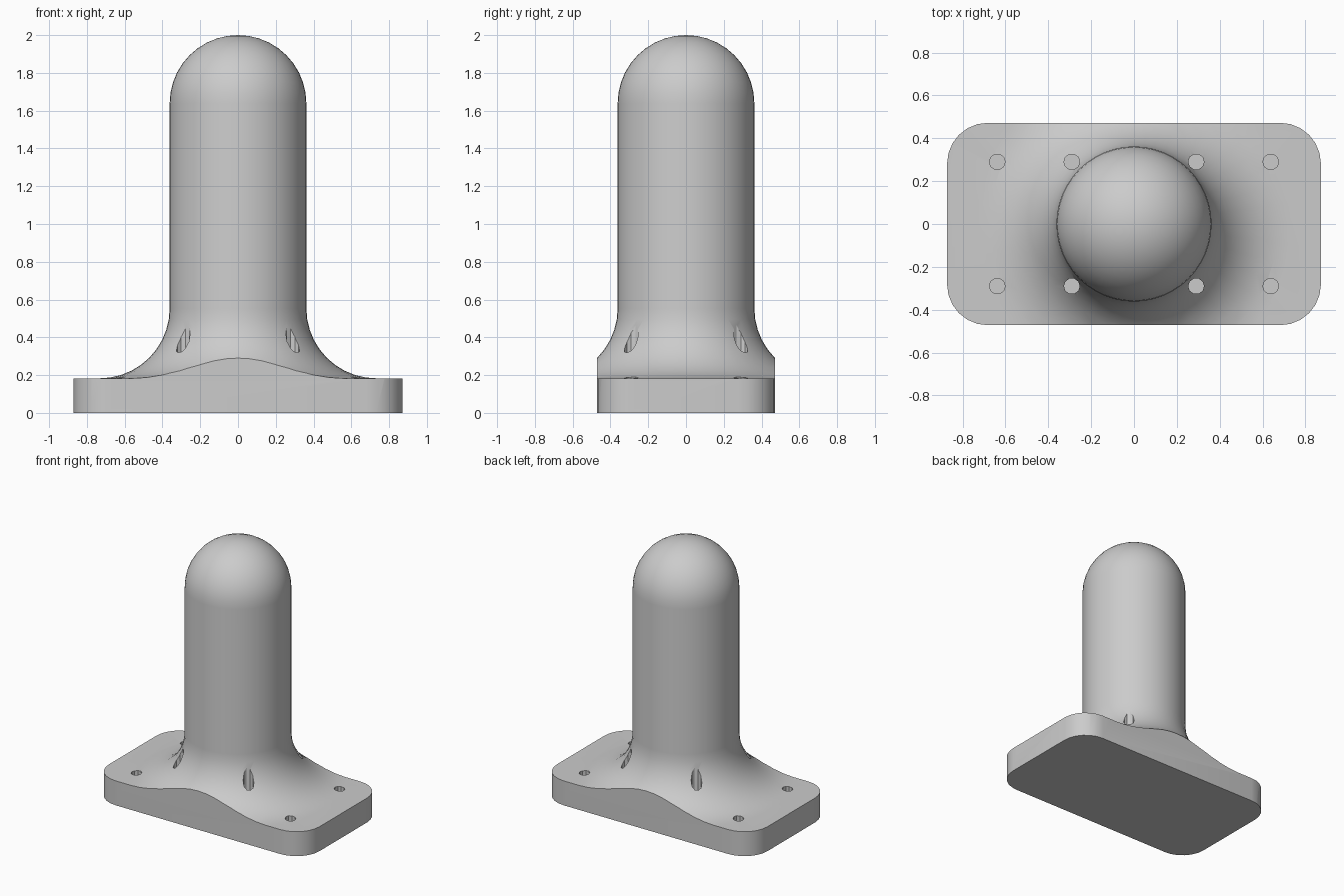
import bpy, bmesh, math
from math import sin, cos, pi

cube = bpy.data.objects.get("Cube")
if cube:
    bpy.data.objects.remove(cube, do_unlink=True)

HALF_X, HALF_Y, CORNER = 0.872, 0.472, 0.19
BASE_TOP, RADIUS, FILLET = 0.183, 0.362, 0.37

grey = bpy.data.materials.new("plain grey")
grey.use_nodes = True
colour = (0.6, 0.6, 0.6, 1)
grey.diffuse_color = colour
grey.node_tree.nodes["Principled BSDF"].inputs["Base Color"].default_value = colour


def to_object(name, bm):
    bmesh.ops.recalc_face_normals(bm, faces=bm.faces)
    mesh = bpy.data.meshes.new(name)
    bm.to_mesh(mesh)
    bm.free()
    mesh.materials.append(grey)
    obj = bpy.data.objects.new(name, mesh)
    bpy.context.collection.objects.link(obj)
    return obj


def prism(bm, outline, low, high):
    """Solid with the given outline between two heights."""
    face = bm.faces.new([bm.verts.new((x, y, low)) for x, y in outline])
    top = bmesh.ops.extrude_face_region(bm, geom=[face], use_keep_orig=True)["geom"]
    verts = [v for v in top if isinstance(v, bmesh.types.BMVert)]
    bmesh.ops.translate(bm, verts=verts, vec=(0, 0, high - low))


def circle(cx, cy, r, sides):
    return [(cx + r * cos(2 * pi * i / sides), cy + r * sin(2 * pi * i / sides))
            for i in range(sides)]


def revolve(bm, profile, sides):
    """Spin a profile that starts and ends on the z axis."""
    rings = [[bm.verts.new((x, y, z)) for x, y in circle(0, 0, r, sides)]
             for r, z in profile[1:-1]]
    for low, high in zip(rings, rings[1:]):
        for i in range(sides):
            j = (i + 1) % sides
            bm.faces.new((low[i], low[j], high[j], high[i]))
    bm.faces.new(rings[0])
    tip = bm.verts.new((0, 0, profile[-1][1]))
    for i in range(sides):
        bm.faces.new((rings[-1][i], rings[-1][(i + 1) % sides], tip))


def cut(target, tool, operation):
    tool.hide_render = True
    mod = target.modifiers.new(operation.lower(), "BOOLEAN")
    mod.object, mod.operation, mod.solver = tool, operation, "EXACT"
    bpy.context.view_layer.objects.active = target
    bpy.ops.object.modifier_apply(modifier=mod.name)
    bpy.data.objects.remove(tool, do_unlink=True)


# Post with domed top, flared foot and a wide disc for the base
profile = [(0, -0.1), (1.2, -0.1), (1.2, BASE_TOP)]
for i in range(11):
    a = pi / 2 * i / 10
    profile.append((RADIUS + FILLET * (1 - sin(a)), BASE_TOP + FILLET * (1 - cos(a))))
for i in range(11):
    a = pi / 2 * i / 10
    profile.append((RADIUS * cos(a), 2 - RADIUS + RADIUS * sin(a)))
bm = bmesh.new()
revolve(bm, profile, 48)
post = to_object("post_on_base", bm)

# Rounded rectangle footprint trims the disc and the flare
outline = []
for quarter, (sx, sy) in enumerate([(1, 1), (-1, 1), (-1, -1), (1, -1)]):
    for i in range(7):
        a = pi / 2 * (quarter + i / 6)
        outline.append((sx * (HALF_X - CORNER) + CORNER * cos(a),
                        sy * (HALF_Y - CORNER) + CORNER * sin(a)))
bm = bmesh.new()
prism(bm, outline, 0, 2.5)
cut(post, to_object("footprint_cutter", bm), "INTERSECT")

# Blind screw holes: four in the flat ends, four through the flare
bm = bmesh.new()
for x in (-0.638, -0.29, 0.29, 0.638):
    for y in (-0.29, 0.29):
        prism(bm, circle(x, y, 0.037, 10), 0.1, 0.9 if abs(x) > 0.5 else 0.6)
cut(post, to_object("hole_cutter", bm), "DIFFERENCE")

# Smooth shading with crisp edges
bpy.ops.object.select_all(action="DESELECT")
post.select_set(True)
bpy.context.view_layer.objects.active = post
bpy.ops.object.shade_smooth_by_angle(angle=math.radians(30))
